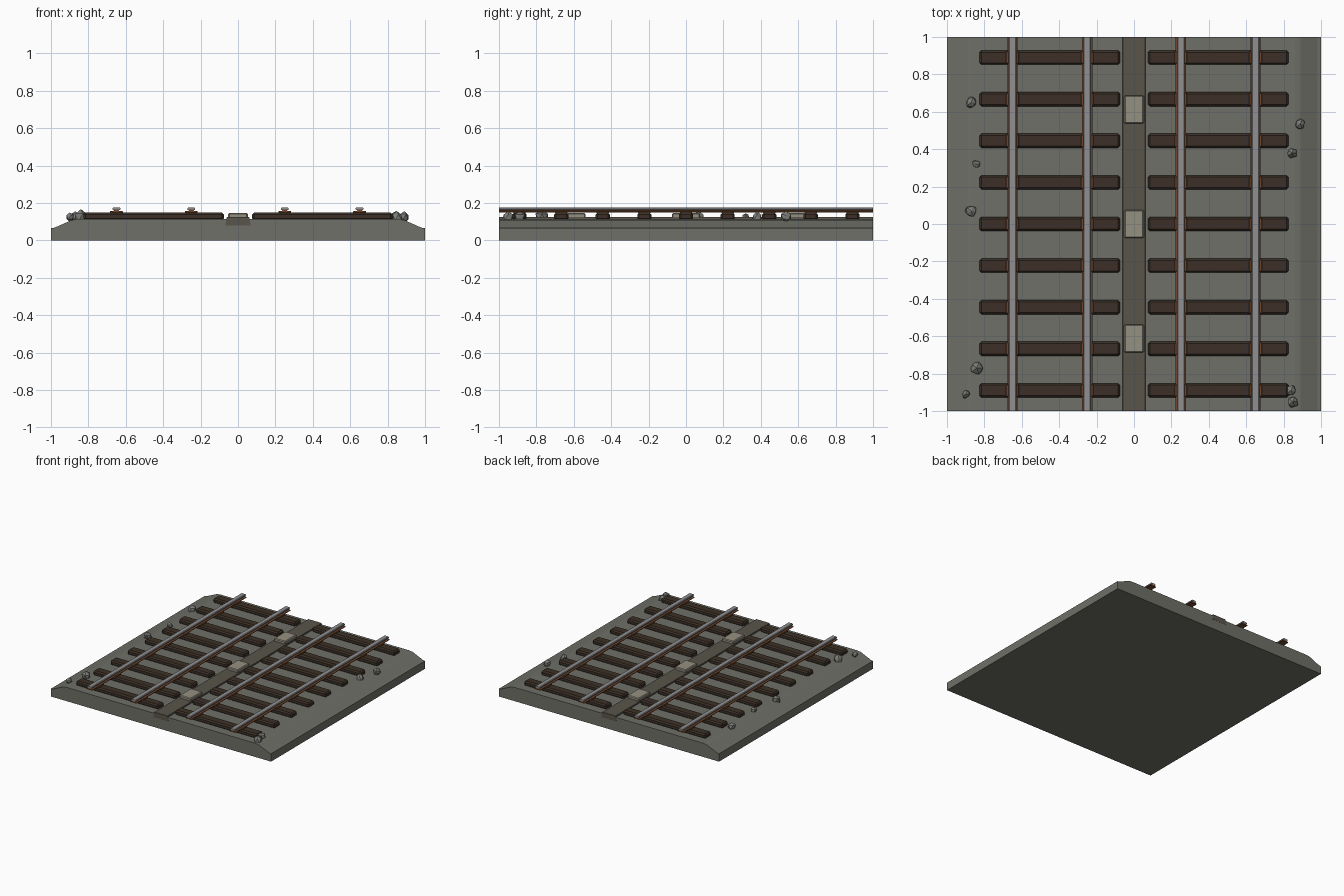
import bpy, bmesh, random
from mathutils import Vector

if "Cube" in bpy.data.objects:
    bpy.data.objects.remove(bpy.data.objects["Cube"])

random.seed(7)


def material(name, rgb):
    m = bpy.data.materials.new(name)
    m.diffuse_color = (*rgb, 1)
    m.use_nodes = True
    m.node_tree.nodes["Principled BSDF"].inputs["Base Color"].default_value = m.diffuse_color
    return m


GRAVEL = material("gravel", (0.16, 0.16, 0.14))
STONE = material("stone", (0.2, 0.2, 0.19))
WOOD = material("dark_wood", (0.045, 0.03, 0.02))
RUST = material("rust", (0.16, 0.06, 0.025))
STEEL = material("steel", (0.28, 0.28, 0.29))
DRAIN = material("drain", (0.10, 0.09, 0.07))
CONCRETE = material("concrete", (0.30, 0.28, 0.22))


def finish(bm, name, mat, bevel=0):
    bmesh.ops.recalc_face_normals(bm, faces=bm.faces)
    me = bpy.data.meshes.new(name)
    bm.to_mesh(me)
    bm.free()
    me.materials.append(mat)
    ob = bpy.data.objects.new(name, me)
    bpy.context.collection.objects.link(ob)
    if bevel:
        mod = ob.modifiers.new("bevel", 'BEVEL')
        mod.width, mod.segments = bevel, 1
    return ob


def extrude_y(name, half, mat, cx=0, half_len=1.0):
    """Mirror a right-hand (x, z) outline and sweep it along y."""
    pts = half + [(-x, z) for x, z in reversed(half)]
    bm = bmesh.new()
    f = bm.faces.new([bm.verts.new((cx + x, -half_len, z)) for x, z in pts])
    ext = bmesh.ops.extrude_face_region(bm, geom=[f])["geom"]
    vs = [g for g in ext if isinstance(g, bmesh.types.BMVert)]
    bmesh.ops.translate(bm, verts=vs, vec=(0, 2 * half_len, 0))
    return finish(bm, name, mat)


def box(name, centre, size, mat, bevel=0):
    bm = bmesh.new()
    bmesh.ops.create_cube(bm, size=1)
    for v in bm.verts:
        v.co = Vector(centre) + v.co * Vector(size)
    return finish(bm, name, mat, bevel)


# Gravel bed with sloping shoulders
extrude_y("ballast_bed", [(1, 0), (1, 0.065), (0.98, 0.068), (0.89, 0.108), (0.86, 0.113)],
          GRAVEL, half_len=0.999)

# Central drain and its covers
extrude_y("drain_channel", [(0.068, 0.08), (0.06, 0.124)], DRAIN)
for y in (-0.613, 0, 0.613):
    box("drain_cover", (0, y, 0.13), (0.105, 0.15, 0.032), CONCRETE, 0.006)

# Two tracks: sleepers, tie plates and rails
for side in (-1, 1):
    for i in range(9):
        y = (i - 4) * 0.2225
        box("sleeper", (side * 0.45, y, 0.128), (0.75, 0.076, 0.04), WOOD, 0.01)
        for x in (0.25, 0.65):
            box("tie_plate", (side * x, y, 0.151), (0.068, 0.066, 0.014), RUST, 0.003)
    for x in (0.25, 0.65):
        extrude_y("rail_base", [(0.027, 0.150), (0.027, 0.155), (0.012, 0.159), (0.012, 0.164)],
                  RUST, side * x)
        extrude_y("rail_head", [(0.017, 0.162), (0.021, 0.165), (0.021, 0.172), (0.016, 0.176)],
                  STEEL, side * x)

# Loose stones on the shoulders
for x, y, r in [(-0.87, 0.65, 0.036), (-0.845, 0.32, 0.023), (-0.87, 0.07, 0.036),
                (-0.84, -0.77, 0.038), (-0.9, -0.91, 0.024), (0.89, 0.535, 0.03),
                (0.845, 0.38, 0.031), (0.84, -0.89, 0.031), (0.85, -0.95, 0.034)]:
    bm = bmesh.new()
    bmesh.ops.create_icosphere(bm, subdivisions=1, radius=r)
    for v in bm.verts:
        v.co = v.co * random.uniform(0.75, 1.15) + Vector((x, y, 0.125))
    finish(bm, "loose_stone", STONE)
